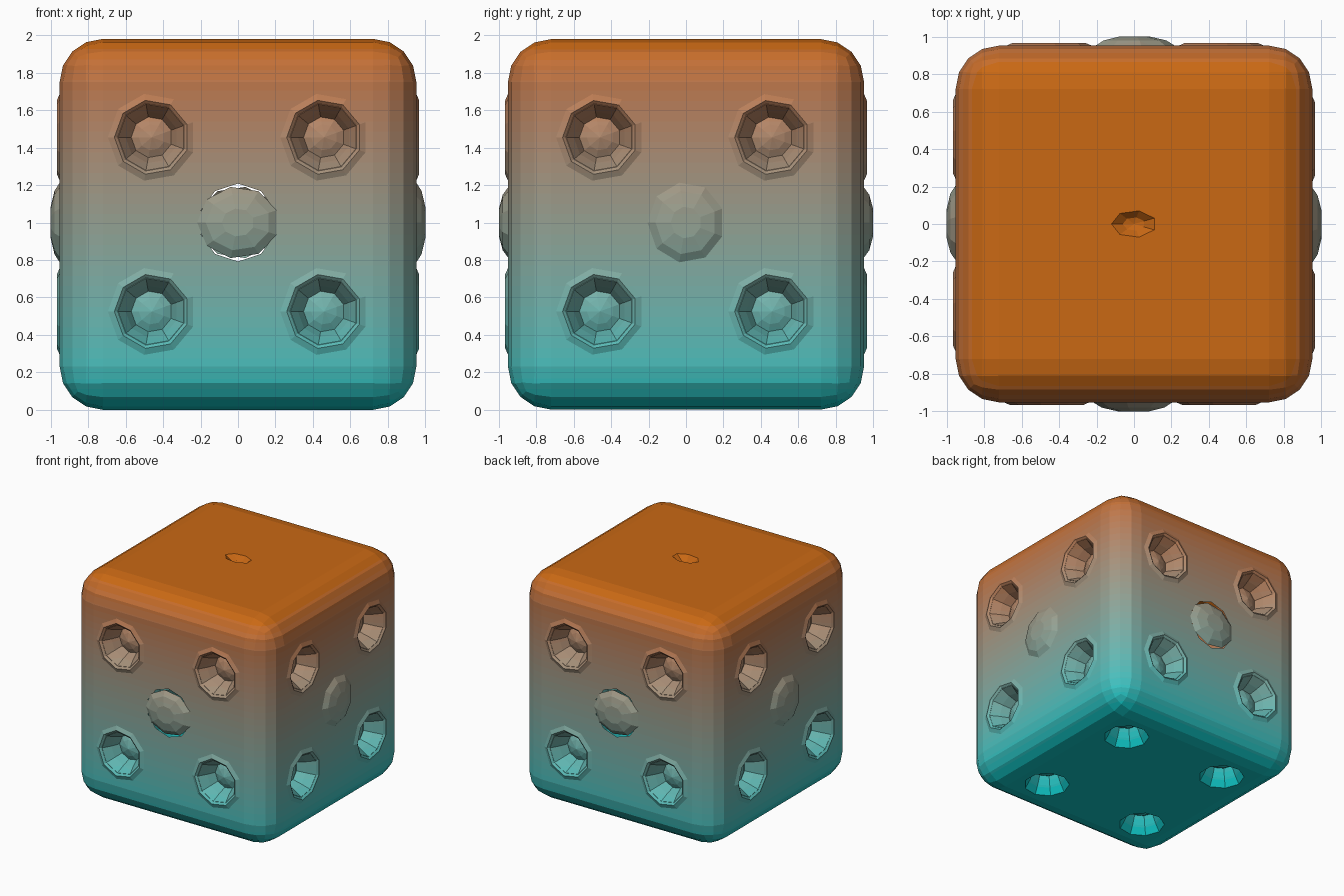
import bpy, bmesh, math
from mathutils import Matrix, Vector

if "Cube" in bpy.data.objects:
    bpy.data.objects.remove(bpy.data.objects["Cube"])

HALF = 0.952          # distance from the centre to each side face
TOP, MID = 1.98, 0.99
BANDS = 36            # colour bands from teal (bottom) to orange (top)
TEAL, ORANGE = Vector((0.005, 0.57, 0.57)), Vector((0.585, 0.139, 0.007))


def lathe(bm, profile, sides, matrix):
    """Revolve (radius, height) points about local z; radius 0 makes a pole."""
    rings = []
    for r, h in profile:
        if r == 0:
            rings.append([bm.verts.new(matrix @ Vector((0, 0, h)))])
        else:
            rings.append([bm.verts.new(matrix @ Vector((
                r * math.cos(math.tau * (i + 0.5) / sides),
                r * math.sin(math.tau * (i + 0.5) / sides), h)))
                for i in range(sides)])
    for a, b in zip(rings, rings[1:]):
        for i in range(sides):
            j = (i + 1) % sides
            loop = [a[i % len(a)], a[j % len(a)], b[j % len(b)], b[i % len(b)]]
            bm.faces.new(list(dict.fromkeys(loop)))


def to_object(bm, name):
    bmesh.ops.recalc_face_normals(bm, faces=bm.faces[:])
    mesh = bpy.data.meshes.new(name)
    bm.to_mesh(mesh)
    bm.free()
    obj = bpy.data.objects.new(name, mesh)
    bpy.context.collection.objects.link(obj)
    return obj


def face_matrix(normal, u=0, v=0):
    """Place local z along a side face's normal, at sideways u and upward v."""
    n = Vector(normal)
    side = Vector((0, 0, 1)).cross(n)
    pos = n * HALF + side * u + Vector((0, 0, MID + v))
    rot = Matrix((side, Vector((0, 0, 1)), n)).transposed().to_4x4()
    return Matrix.Translation(pos) @ rot


def paint(obj):
    """Slice the mesh into height bands and colour each band."""
    obj.data.materials.clear()
    for mat in bands:
        obj.data.materials.append(mat)
    bm = bmesh.new()
    bm.from_mesh(obj.data)
    for k in range(1, BANDS):
        bmesh.ops.bisect_plane(bm, geom=bm.verts[:] + bm.edges[:] + bm.faces[:],
                               plane_co=(0, 0, TOP * k / BANDS),
                               plane_no=(0, 0, 1), dist=1e-5)
    for f in bm.faces:
        k = int(f.calc_center_median().z / TOP * BANDS)
        f.material_index = min(max(k, 0), BANDS - 1)
    bm.to_mesh(obj.data)
    bm.free()


bands = []
for k in range(BANDS):
    mat = bpy.data.materials.new("band_%02d" % k)
    mat.diffuse_color = (*TEAL.lerp(ORANGE, k / (BANDS - 1)), 1)
    mat.use_nodes = True
    mat.node_tree.nodes["Principled BSDF"].inputs["Base Color"].default_value = mat.diffuse_color
    bands.append(mat)

SIDES = [(0, -1, 0), (0, 1, 0), (1, 0, 0), (-1, 0, 0)]
CORNERS = [(a, b) for a in (-1, 1) for b in (-1, 1)]

# rounded cube body
bm = bmesh.new()
bmesh.ops.create_cube(bm, size=1, matrix=Matrix.Translation((0, 0, MID))
                      @ Matrix.Diagonal((2 * HALF, 2 * HALF, TOP, 1)))
bmesh.ops.bevel(bm, geom=bm.edges[:], offset=0.23, segments=4, profile=0.5,
                affect='EDGES', clamp_overlap=True)
body = to_object(bm, "body")

# pip cutters: a flared crater with a low knob in the middle
PIP = [(0, 0.06), (0.2, 0.06), (0.18, 0.0), (0.14, -0.07), (0.11, -0.14),
       (0.07, -0.12), (0, -0.10)]
bm = bmesh.new()
for n in SIDES:
    for a, b in CORNERS:
        lathe(bm, PIP, 9, face_matrix(n, 0.46 * a, 0.465 * b))
for a, b in CORNERS:
    lathe(bm, PIP, 9, Matrix.Translation((0.49 * a, 0.49 * b, 0))
          @ Matrix.Rotation(math.pi, 4, 'X'))
# small dent in the top
lathe(bm, [(0, 0.05), (0.13, 0.05), (0.12, 0), (0.06, -0.04), (0, -0.05)], 7,
      Matrix.Translation((0, 0, TOP)) @ Matrix.Diagonal((1, 0.6, 1, 1)))
# openings behind the front and back domes
for n in SIDES[:2]:
    lathe(bm, [(0, 0.05), (0.208, 0.05), (0.208, -0.04), (0, -0.04)], 10,
          face_matrix(n, 0, 0.01))
cutter = to_object(bm, "pip_cutter")
cutter.hide_render = True

cut = body.modifiers.new("pips", 'BOOLEAN')
cut.operation, cut.solver, cut.object = 'DIFFERENCE', 'EXACT', cutter
bpy.context.view_layer.objects.active = body
bpy.ops.object.modifier_apply(modifier=cut.name)
bpy.data.objects.remove(cutter)

# open the recesses so the hollow shell shows round the front and back domes
bm = bmesh.new()
bm.from_mesh(body.data)
recess = [f for f in bm.faces if abs(f.calc_center_median().y) > 0.88 and all(
    math.hypot(v.co.x, v.co.z - MID - 0.01) < 0.215 for v in f.verts)]
bmesh.ops.delete(bm, geom=recess, context='FACES')
bm.to_mesh(body.data)
bm.free()
paint(body)

# slightly raised lips round the side pips
bm = bmesh.new()
for n in SIDES:
    for a, b in CORNERS:
        lathe(bm, [(0.235, 0), (0.2, 0.015), (0.178, -0.004)], 9,
              face_matrix(n, 0.46 * a, 0.465 * b))
paint(to_object(bm, "pip_lips"))

# shallow centre domes on the four sides
for name, n in zip(("front", "back", "right", "left"), SIDES):
    bm = bmesh.new()
    scale = (1.08, 0.94, 1, 1) if n[1] else (1.02, 1.07, 1, 1)
    lathe(bm, [(0.205, -0.002), (0.16, 0.028), (0.08, 0.048), (0, 0.048)], 9,
          face_matrix(n, 0, 0.01) @ Matrix.Diagonal(scale))
    paint(to_object(bm, name + "_dome"))
